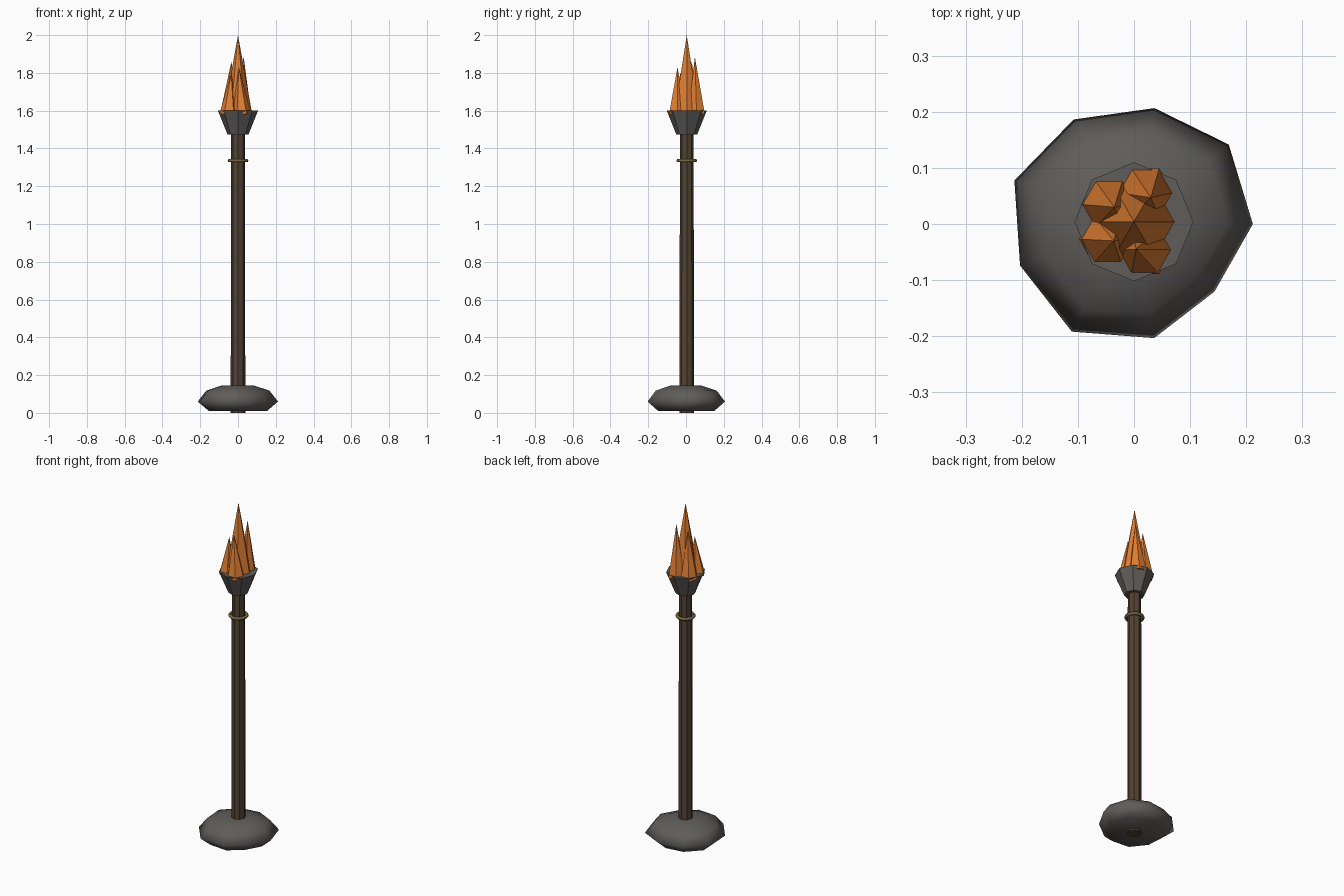
import bpy, bmesh, math

if "Cube" in bpy.data.objects:
    bpy.data.objects.remove(bpy.data.objects["Cube"], do_unlink=True)

CY = 0.004  # depth of the pole axis


def material(name, rgb):
    m = bpy.data.materials.new(name)
    m.use_nodes = True
    m.diffuse_color = (*rgb, 1)
    bsdf = m.node_tree.nodes["Principled BSDF"]
    bsdf.inputs["Base Color"].default_value = (*rgb, 1)
    bsdf.inputs["Roughness"].default_value = 0.9
    return m


stone = material("dark stone grey", (0.115, 0.108, 0.1))
wood = material("dark brown wood", (0.085, 0.054, 0.032))
brass = material("dull brass", (0.19, 0.13, 0.055))
fire = material("flame orange", (0.75, 0.21, 0.032))


def loft(name, rings, mat, wobble, smooth=False):
    """Stack of (radius, z, x, y) rings; wobble scales each side's radius."""
    bm = bmesh.new()
    n = len(wobble)
    loops = []
    for r, z, x, y in rings:
        if r == 0:
            loops.append([bm.verts.new((x, y, z))] * n)
            continue
        loops.append([bm.verts.new((x + r * w * math.cos(math.tau * i / n),
                                    y + r * w * math.sin(math.tau * i / n), z))
                      for i, w in enumerate(wobble)])
    for a, b in zip(loops, loops[1:]):
        for i in range(n):
            j = (i + 1) % n
            bm.faces.new(list(dict.fromkeys((a[i], a[j], b[j], b[i]))))
    bm.faces.new(loops[0][::-1])
    if rings[-1][0] > 0:
        bm.faces.new(loops[-1])
    bmesh.ops.recalc_face_normals(bm, faces=bm.faces)
    for f in bm.faces:
        f.smooth = smooth
    mesh = bpy.data.meshes.new(name)
    bm.to_mesh(mesh)
    bm.free()
    mesh.materials.append(mat)
    obj = bpy.data.objects.new(name, mesh)
    bpy.context.collection.objects.link(obj)
    return obj


# Rough nine-sided boulder foot
loft("stone_base",
     [(0.155, 0.01, 0, 0), (0.214, 0.06, 0, 0), (0.168, 0.118, 0, 0), (0.085, 0.145, 0, 0)],
     stone, [0.99, 1.03, 0.98, 1.005, 1.06, 1.01, 1.035, 0.965, 0.875], smooth=True)

# Slightly tapered pole, whose end shows under the foot
loft("pole", [(0.039, 0, 0, CY), (0.036, 1.48, 0, CY)], wood, [1] * 8)

# Ring near the top
bpy.ops.mesh.primitive_torus_add(major_segments=16, minor_segments=6, major_radius=0.046,
                                 minor_radius=0.009, location=(0, CY, 1.335))
ring = bpy.context.object
ring.name = "pole_ring"
ring.data.materials.append(brass)
bpy.ops.object.shade_smooth()

# Faceted fire bowl
loft("fire_bowl", [(0.055, 1.473, 0, CY), (0.106, 1.6, 0, CY)], stone, [1] * 8)

# Flames: base centre, base radius, tip
flames = [
    ("centre_flame", (0, CY), 0.075, (0, CY, 2.0)),
    ("back_left_flame", (0.02, 0.056), 0.05, (0.03, 0.047, 1.885)),
    ("front_left_flame", (0.02, -0.046), 0.05, (0.004, -0.045, 1.83)),
    ("back_right_flame", (-0.045, 0.035), 0.05, (-0.035, 0.03, 1.86)),
    ("front_right_flame", (-0.048, -0.027), 0.05, (-0.036, -0.03, 1.8)),
]
for name, (x, y), r, (tx, ty, tz) in flames:
    loft(name, [(r, 1.583, x, y), (0, tz, tx, ty)], fire, [1] * 6)
